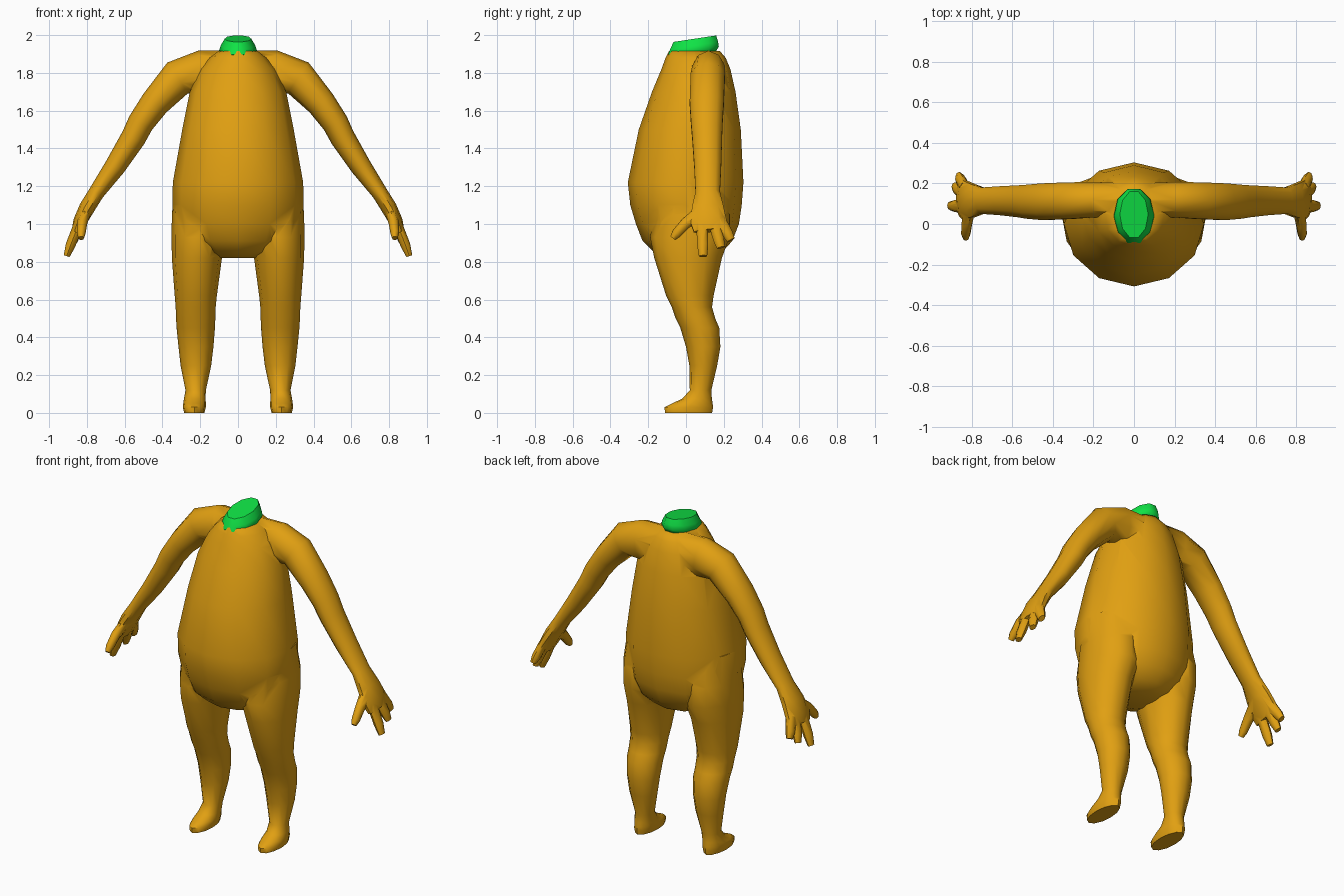
import bpy, bmesh, math
from mathutils import Vector


def material(name, rgb):
    m = bpy.data.materials.new(name)
    m.diffuse_color = (*rgb, 1)
    return m


AMBER = material("amber skin", (0.75, 0.35, 0.006))
GREEN = material("green neck", (0.005, 0.76, 0.06))


def tube(name, rings, sides, mat, axis=None):
    """Closed loft through (x, y, z, half width, half depth) rings."""
    bm = bmesh.new()
    pts = [Vector(r[:3]) for r in rings]
    loops = []
    for i, r in enumerate(rings):
        t = Vector(axis) if axis else pts[min(i + 1, len(pts) - 1)] - pts[max(i - 1, 0)]
        t.normalize()
        u = t.cross(Vector((0, 1, 0))).normalized()
        v = u.cross(t)
        angles = [2 * math.pi * k / sides for k in range(sides)]
        loops.append([bm.verts.new(pts[i] + u * r[3] * math.cos(a) + v * r[4] * math.sin(a))
                      for a in angles])
    for a, b in zip(loops, loops[1:]):
        for k in range(sides):
            j = (k + 1) % sides
            bm.faces.new((a[k], a[j], b[j], b[k]))
    bm.faces.new(loops[0])
    bm.faces.new(loops[-1])
    bmesh.ops.recalc_face_normals(bm, faces=bm.faces)
    mesh = bpy.data.meshes.new(name)
    bm.to_mesh(mesh)
    bm.free()
    mesh.materials.append(mat)
    ob = bpy.data.objects.new(name, mesh)
    bpy.context.collection.objects.link(ob)
    return ob


def select(ob):
    bpy.ops.object.select_all(action='DESELECT')
    ob.select_set(True)
    bpy.context.view_layer.objects.active = ob


def upright(rows):
    """Rows of (z, x min, x max, y front, y back) to rings."""
    return [((a + b) / 2, (f + k) / 2, z, (b - a) / 2, (k - f) / 2) for z, a, b, f, k in rows]


# Pear-shaped torso
body = tube("body", upright([
    (0.82, -0.10, 0.10, -0.10, 0.13), (0.85, -0.20, 0.20, -0.17, 0.19),
    (0.91, -0.29, 0.29, -0.23, 0.245), (1.00, -0.335, 0.335, -0.265, 0.28),
    (1.10, -0.348, 0.348, -0.295, 0.295), (1.22, -0.345, 0.345, -0.308, 0.304),
    (1.50, -0.295, 0.295, -0.25, 0.29), (1.70, -0.255, 0.255, -0.18, 0.262),
    (1.82, -0.20, 0.20, -0.13, 0.235), (1.88, -0.15, 0.15, -0.108, 0.21),
    (1.915, -0.105, 0.105, -0.09, 0.18)]), 12, AMBER, (0, 0, 1))

limbs = []
for s, side in ((1, "left"), (-1, "right")):
    def limb(part, rings, sides, axis=None):
        limbs.append(tube(f"{side}_{part}", [(s * r[0], *r[1:]) for r in rings],
                          sides, AMBER, axis))

    # Leg with knee, calf and foot
    limb("leg", upright([
        (0.00, 0.178, 0.285, -0.112, 0.138), (0.03, 0.17, 0.292, -0.113, 0.143),
        (0.05, 0.17, 0.29, -0.075, 0.141), (0.075, 0.172, 0.286, -0.02, 0.137),
        (0.12, 0.17, 0.278, 0.02, 0.134), (0.25, 0.142, 0.304, 0.018, 0.165),
        (0.35, 0.13, 0.315, 0.0, 0.182), (0.45, 0.122, 0.325, -0.03, 0.176),
        (0.50, 0.12, 0.328, -0.055, 0.155), (0.56, 0.118, 0.33, -0.075, 0.138),
        (0.62, 0.112, 0.335, -0.105, 0.146), (0.82, 0.085, 0.35, -0.168, 0.19),
        (0.93, 0.06, 0.352, -0.19, 0.23), (1.05, 0.06, 0.35, -0.17, 0.23),
        (1.22, 0.10, 0.335, -0.12, 0.18)]), 12, (0, 0, 1))

    # Arm from inside the chest down to the flat palm
    limb("arm", [
        (0.03, 0.115, 1.80, 0.118, 0.09), (0.20, 0.12, 1.80, 0.118, 0.092),
        (0.32, 0.115, 1.773, 0.098, 0.095), (0.44, 0.11, 1.64, 0.078, 0.095),
        (0.515, 0.11, 1.535, 0.070, 0.088), (0.555, 0.112, 1.455, 0.066, 0.083),
        (0.65, 0.115, 1.305, 0.056, 0.075), (0.75, 0.115, 1.165, 0.042, 0.068),
        (0.80, 0.115, 1.085, 0.042, 0.088), (0.838, 0.12, 1.01, 0.036, 0.10),
        (0.855, 0.125, 0.965, 0.026, 0.088)], 10)

    # Thumb in front, three fingers below the palm
    limb("thumb", [(0.81, 0.08, 1.06, 0.03, 0.04), (0.825, 0.00, 1.005, 0.027, 0.03),
                   (0.83, -0.05, 0.95, 0.023, 0.026), (0.83, -0.07, 0.925, 0.015, 0.016)], 8)
    for part, y0, y1, x1, z1 in (("index_finger", 0.085, 0.09, 0.907, 0.83),
                                 ("middle_finger", 0.145, 0.185, 0.885, 0.875),
                                 ("little_finger", 0.18, 0.238, 0.865, 0.915)):
        limb(part, [(0.835, y0, 1.02, 0.027, 0.032),
                    (0.3 * 0.84 + 0.7 * x1, 0.3 * y0 + 0.7 * y1, 0.3 * 1.02 + 0.7 * z1,
                     0.026, 0.029),
                    (x1, y1, z1, 0.016, 0.022)], 8)

# Merge the limbs into one continuous skin
for ob in limbs:
    select(body)
    mod = body.modifiers.new("join", 'BOOLEAN')
    mod.operation = 'UNION'
    mod.solver = 'EXACT'
    mod.object = ob
    bpy.ops.object.modifier_apply(modifier=mod.name)
    bpy.data.objects.remove(ob)

# Tilted neck collar
neck = tube("neck", [(0, 0.04, 1.895, 0.085, 0.125), (0, 0.04, 1.918, 0.10, 0.142),
                     (0, 0.043, 1.945, 0.092, 0.135), (0, 0.047, 1.981, 0.07, 0.12)],
            10, GREEN, (0, -0.15, 0.99))

for ob in (body, neck):
    select(ob)
    bpy.ops.object.shade_smooth_by_angle(angle=math.radians(50))
